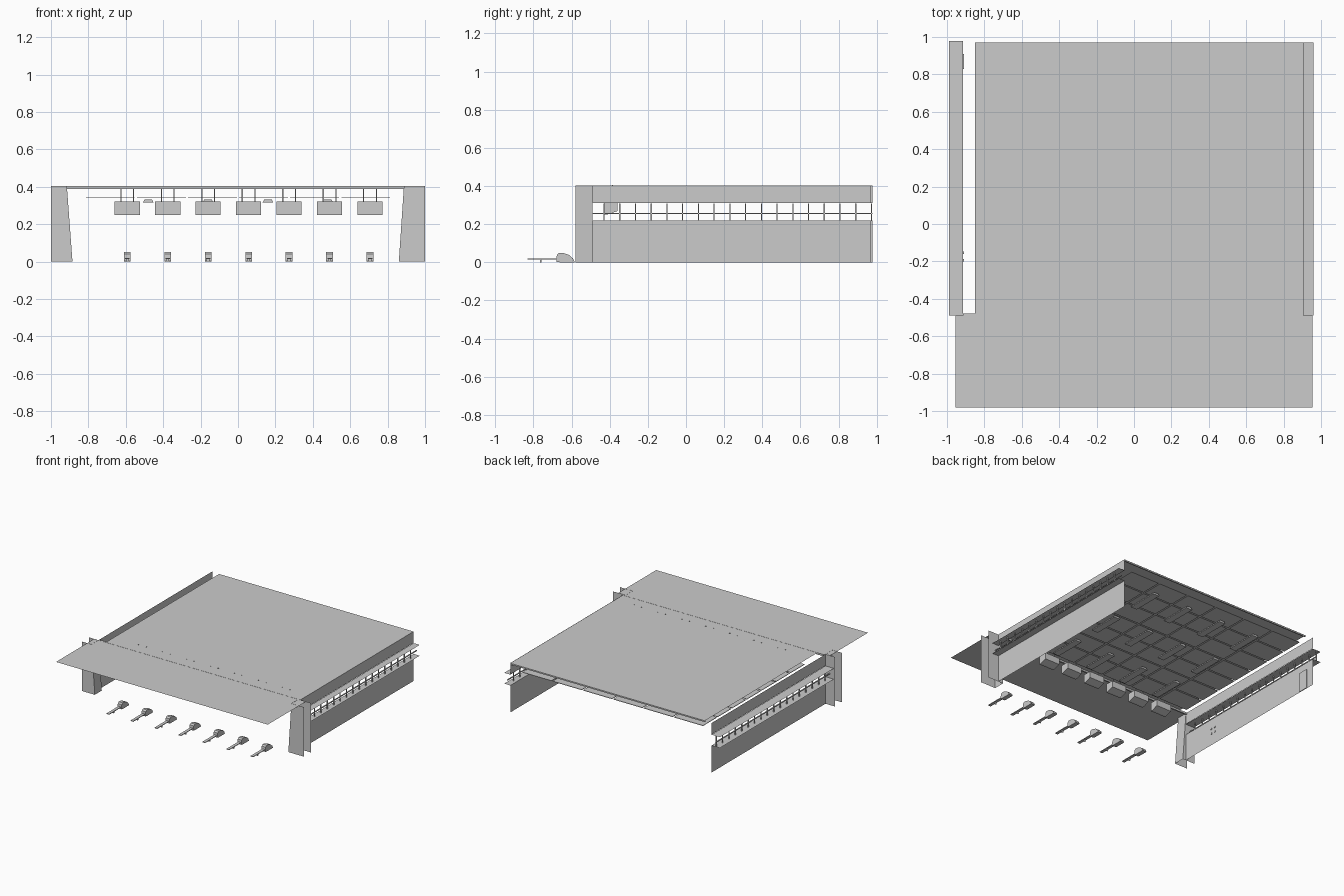
import bpy

if "Cube" in bpy.data.objects:
    bpy.data.objects.remove(bpy.data.objects["Cube"])


def mesh(name, verts, faces):
    me = bpy.data.meshes.new(name)
    me.from_pydata(verts, [], faces)
    me.update()
    ob = bpy.data.objects.new(name, me)
    bpy.context.collection.objects.link(ob)
    return ob


BOX = [(0, 1, 3, 2), (4, 6, 7, 5), (0, 4, 5, 1), (2, 3, 7, 6), (0, 2, 6, 4), (1, 5, 7, 3)]


def boxes(name, items):
    """Join several (x0, x1, y0, y1, z0, z1) boxes in one object."""
    v, f = [], []
    for x0, x1, y0, y1, z0, z1 in items:
        n = len(v)
        v += [(x, y, z) for x in (x0, x1) for y in (y0, y1) for z in (z0, z1)]
        f += [tuple(i + n for i in q) for q in BOX]
    return mesh(name, v, f)


def sheet(name, *pts):
    """Single flat sheet through its corners."""
    return mesh(name, pts, [tuple(range(len(pts)))])


def flat(name, x0, x1, y0, y1, z):
    return sheet(name, (x0, y0, z), (x1, y0, z), (x1, y1, z), (x0, y1, z))


def side(name, x, y0, y1, z0, z1):
    return sheet(name, (x, y0, z0), (x, y1, z0), (x, y1, z1), (x, y0, z1))


def extrude_x(name, prof, x0, x1):
    """Side profile of (y, z) points pulled along x."""
    n = len(prof)
    v = [(x, y, z) for x in (x0, x1) for y, z in prof]
    f = [tuple(range(n))[::-1], tuple(range(n, 2 * n))]
    f += [(i, (i + 1) % n, n + (i + 1) % n, n + i) for i in range(n)]
    return mesh(name, v, f)


FRONT, BACK = -0.49, 0.97

# Canopy, roof and front beam
flat("front_canopy", -0.955, 0.955, -0.98, FRONT, 0.402)
flat("roof", -0.85, 0.905, FRONT, BACK, 0.402)
boxes("roof_front_beam", [(-0.915, 0.89, FRONT, FRONT + 0.012, 0.388, 0.403)])
boxes("roof_back_beam", [(-0.85, 0.905, BACK - 0.01, BACK, 0.39, 0.401)])

# Suspended ceiling: tiles with narrow seams
cols, rows = 6, 7
w, d = 1.64 / cols, 1.32 / rows
boxes("ceiling_tiles", [(-0.82 + i * w + 0.006, -0.82 + (i + 1) * w - 0.006,
                         -0.37 + j * d + 0.006, -0.37 + (j + 1) * d - 0.006, 0.339, 0.343)
                        for i in range(cols) for j in range(rows)])

# Ceiling lights: long tapered troughs
for i, x in enumerate((-0.48, -0.16, 0.16, 0.48)):
    for j, y in enumerate((-0.2, 0.25, 0.7)):
        v = [(x + sx * h, y + sy * 0.13, z) for z, h in ((0.317, 0.028), (0.332, 0.02))
             for sx, sy in ((-1, -1), (1, -1), (1, 1), (-1, 1))]
        mesh(f"ceiling_light_{i}_{j}", v, [(3, 2, 1, 0), (4, 5, 6, 7)] +
             [(k, (k + 1) % 4, 4 + (k + 1) % 4, 4 + k) for k in range(4)])

# Side walls, with a railed window band between lower and upper wall
for tag, wall, outer, back in (("left", -0.915, -0.99, 0.978), ("right", 0.905, 0.96, BACK)):
    lo, hi = min(wall, outer), max(wall, outer)
    mid = (lo + hi) / 2
    side(tag + "_lower_wall", wall, FRONT, back, 0, 0.22)
    side(tag + "_upper_wall", wall, FRONT, back, 0.31, 0.403)
    flat(tag + "_window_sill", lo, hi, FRONT, back, 0.22)
    flat(tag + "_window_head", lo, hi, FRONT, back, 0.308)
    bars = [(mid - 0.004, mid + 0.004, FRONT, back, 0.253, 0.259)]
    y = -0.43
    while y < back:
        bars.append((mid - 0.004, mid + 0.004, y - 0.003, y + 0.003, 0.22, 0.308))
        y += 0.0825
    boxes(tag + "_window_rails", bars)

# Door and small switch plates on the left wall
boxes("side_door", [(-0.914, -0.908, 0.83, 0.91, 0.0, 0.16)])
boxes("wall_switches", [(-0.914, -0.909, y, y + 0.012, z, z + 0.012)
                        for y in (-0.2, -0.16) for z in (0.09, 0.13)])

# Front pillars: open on the outside, with leaning inner edge
for tag, out, top, bot in (("left", -1, -0.915, -0.885), ("right", 1, 0.887, 0.86)):
    v = []
    for y in (-0.58, FRONT):
        v += [(out, y, 0), (bot, y, 0), (top, y, 0.403), (out, y, 0.403)]
    mesh(tag + "_front_pillar", v, [(0, 1, 2, 3), (7, 6, 5, 4), (1, 5, 6, 2)])

# Seven lanes: hanging monitor and a ground stand with bar
MONITOR = [(-0.43, 0.25), (-0.415, 0.25), (-0.36, 0.268), (-0.36, 0.32), (-0.43, 0.32)]
STAND = [(-0.68, 0.003), (-0.677, 0.04), (-0.665, 0.05), (-0.64, 0.048),
         (-0.612, 0.038), (-0.592, 0.02), (-0.583, 0.0), (-0.66, 0.0)]
for i in range(7):
    x = -0.592 + i * 0.2163
    extrude_x(f"monitor_{i}", MONITOR, x - 0.067, x + 0.067)
    boxes(f"monitor_rods_{i}", [(x + s - 0.003, x + s + 0.003, -0.388, -0.382, 0.31, 0.405)
                                for s in (-0.034, 0.034)])
    extrude_x(f"stand_body_{i}", STAND, x - 0.018, x + 0.018)
    boxes(f"stand_bar_{i}", [(x - 0.012, x + 0.012, -0.83, -0.66, 0.015, 0.02),
                             (x - 0.008, x + 0.008, -0.765, -0.758, 0.0, 0.015)])
